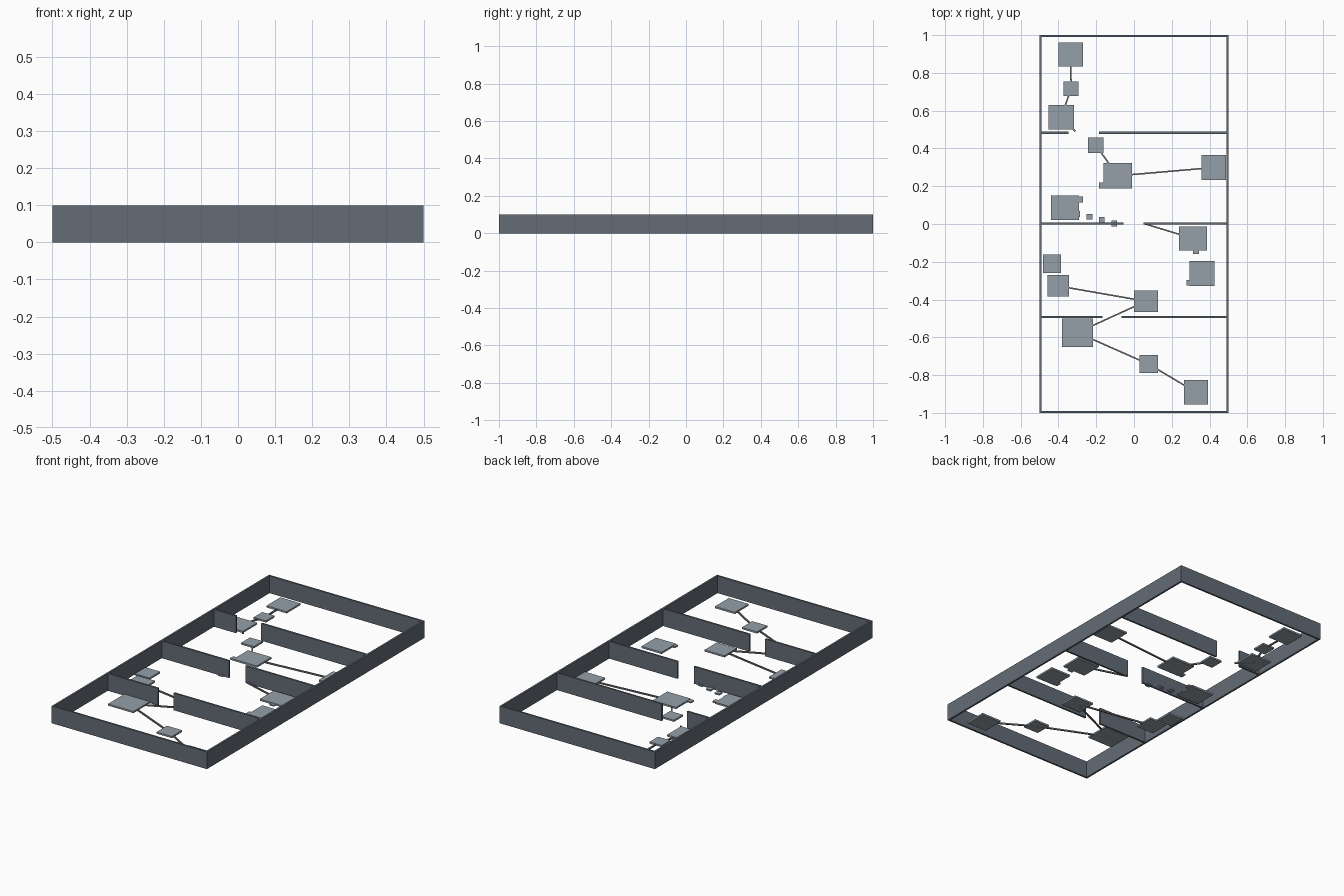
import bpy
import math


def material(name, rgb):
    m = bpy.data.materials.new(name)
    m.diffuse_color = (*rgb, 1)
    return m


WALL = material("dark slate", (0.125, 0.15, 0.178))
PAD = material("light slate", (0.30, 0.35, 0.395))
LINK = material("mid grey", (0.19, 0.19, 0.20))


def box(name, center, size, mat, angle=0.0):
    bpy.ops.mesh.primitive_cube_add(size=1, location=center, rotation=(0, 0, angle))
    ob = bpy.context.object
    ob.name = name
    ob.scale = size
    ob.data.materials.append(mat)
    return ob


H, T = 0.1, 0.011          # wall height and thickness
PAD_H, LINK_H = 0.01, 0.008

# Outer frame
for s, side in ((-1, "left"), (1, "right")):
    box(side + "_wall", (s * (0.5 - T / 2), 0, H / 2), (T, 2, H), WALL)
for s, side in ((-1, "front"), (1, "back")):
    box(side + "_wall", (0, s * (1 - T / 2), H / 2), (1 - 2 * T, T, H), WALL)

# Partitions, each with a doorway: y, gap start, gap end
for y, a, b in ((0.483, -0.348, -0.185), (0.003, -0.056, 0.05), (-0.493, -0.167, -0.066)):
    for x0, x1 in ((-0.5 + T, a), (b, 0.5 - T)):
        box("partition", ((x0 + x1) / 2, y, H / 2), (x1 - x0, T, H), WALL)

# Floor pads: x, y, width, depth
pads = {
    "A": (-0.335, 0.897, 0.13, 0.128), "B": (-0.333, 0.716, 0.079, 0.079),
    "C": (-0.386, 0.565, 0.135, 0.13), "D": (-0.203, 0.418, 0.082, 0.082),
    "E": (-0.086, 0.255, 0.151, 0.135), "F": (0.422, 0.299, 0.13, 0.132),
    "G": (-0.366, 0.086, 0.148, 0.13), "H": (0.313, -0.077, 0.148, 0.128),
    "I": (0.36, -0.263, 0.13, 0.132), "J": (-0.435, -0.211, 0.095, 0.098),
    "K": (-0.401, -0.328, 0.114, 0.114), "L": (0.063, -0.409, 0.128, 0.114),
    "M": (-0.300, -0.575, 0.164, 0.15), "N": (0.078, -0.742, 0.098, 0.095),
    "O": (0.329, -0.891, 0.128, 0.128),
}
for x, y, w, d in pads.values():
    box("floor_pad", (x, y, PAD_H / 2), (w, d, PAD_H), PAD)

# Small stepping stones
for x, y in ((-0.17, 0.204), (-0.286, 0.13), (-0.301, 0.053), (-0.236, 0.038),
             (-0.17, 0.023), (-0.104, 0.003), (0.328, -0.144), (0.294, -0.311)):
    box("stepping_stone", (x, y, 0.004), (0.03, 0.03, 0.008), PAD)


# Narrow links between pads
def link(p, q):
    dx, dy = q[0] - p[0], q[1] - p[1]
    box("link", ((p[0] + q[0]) / 2, (p[1] + q[1]) / 2, LINK_H / 2),
        (math.hypot(dx, dy), 0.008, LINK_H), LINK, math.atan2(dy, dx))


for a, b in ("AB", "BC", "DE", "EF", "KL", "LM", "MN", "NO"):
    link(pads[a], pads[b])
link(pads["C"], (-0.31, 0.49))
link((0.05, 0.003), pads["H"])
